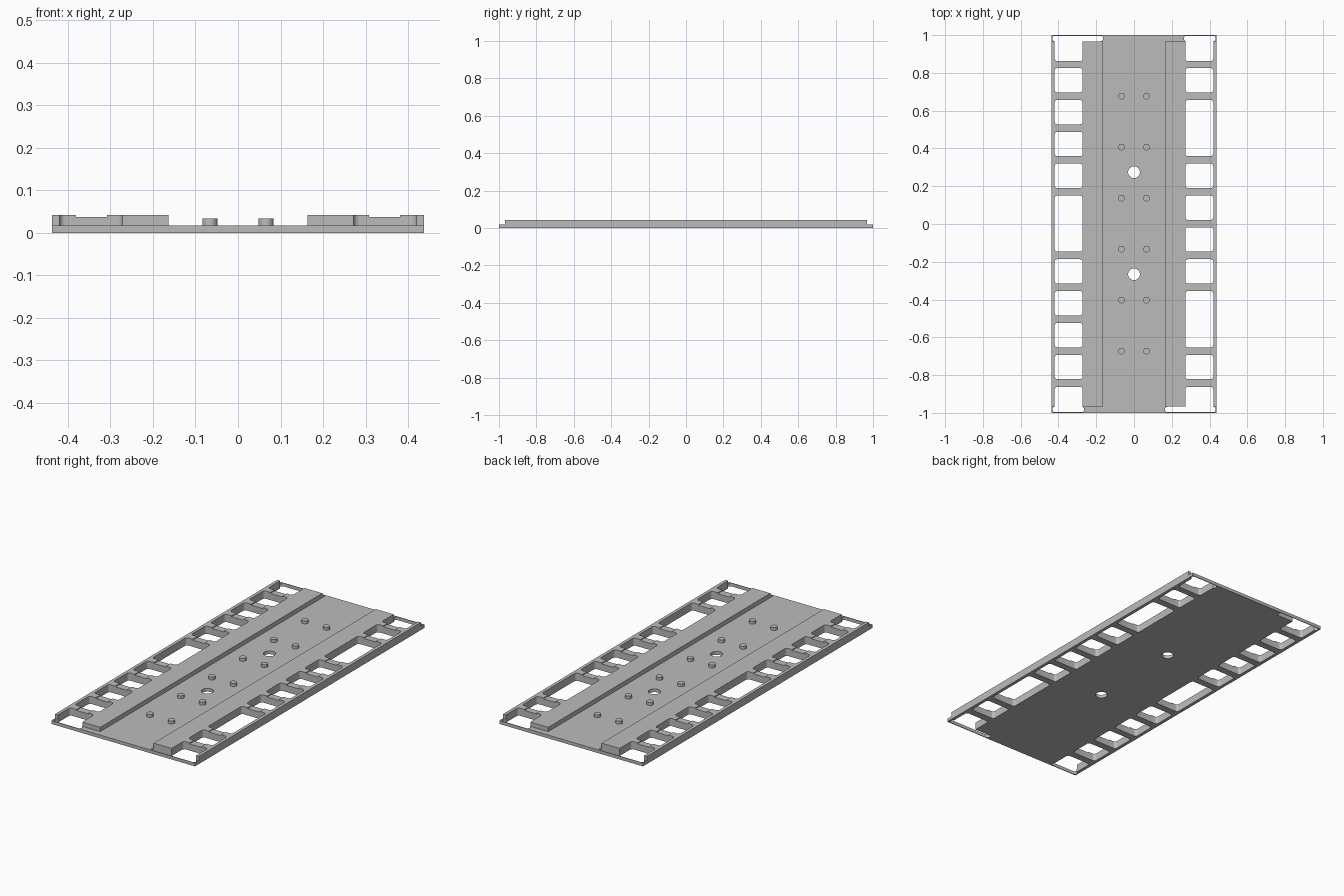
import bpy, bmesh, math

cube = bpy.data.objects.get("Cube")
if cube:
    bpy.data.objects.remove(cube, do_unlink=True)

grey = bpy.data.materials.new("plain grey")
grey.use_nodes = True
colour = (0.5, 0.5, 0.5, 1)
grey.diffuse_color = colour
grey.node_tree.nodes["Principled BSDF"].inputs["Base Color"].default_value = colour

HALF_W, END, RAISED_END = 0.438, 1.0, 0.967
BASE_Z, TOP_Z, GROOVE_Z, PEG_Z = 0.018, 0.042, 0.037, 0.034
STRIP_X, WIN_IN, WIN_OUT = 0.163, 0.272, 0.42
PITCH, WIN_HALF = 0.1687, 0.0645


def prism(bm, pts, axis, lo, hi):
    """Extrude a 2D outline along y or z."""
    def place(p, t):
        return (p[0], t, p[1]) if axis == "y" else (p[0], p[1], t)
    a = [bm.verts.new(place(p, lo)) for p in pts]
    b = [bm.verts.new(place(p, hi)) for p in pts]
    bm.faces.new(a)
    bm.faces.new(b[::-1])
    for i in range(len(a)):
        j = (i + 1) % len(a)
        bm.faces.new((a[j], a[i], b[i], b[j]))


def round_rect(x0, x1, y0, y1, r=0.014, steps=5):
    pts = []
    corners = ((x1 - r, y1 - r), (x0 + r, y1 - r), (x0 + r, y0 + r), (x1 - r, y0 + r))
    for q, (cx, cy) in enumerate(corners):
        for s in range(steps + 1):
            t = math.pi / 2 * (q + s / steps)
            pts.append((cx + r * math.cos(t), cy + r * math.sin(t)))
    return pts


def circle(x, y, r, n=32):
    return [(x + r * math.cos(2 * math.pi * i / n), y + r * math.sin(2 * math.pi * i / n))
            for i in range(n)]


def make(name, outlines, axis, lo, hi):
    bm = bmesh.new()
    for pts in outlines:
        prism(bm, pts, axis, lo, hi)
    bmesh.ops.recalc_face_normals(bm, faces=bm.faces)
    mesh = bpy.data.meshes.new(name)
    bm.to_mesh(mesh)
    bm.free()
    mesh.materials.append(grey)
    obj = bpy.data.objects.new(name, mesh)
    bpy.context.collection.objects.link(obj)
    return obj


def select(obj):
    bpy.ops.object.select_all(action="DESELECT")
    obj.select_set(True)
    bpy.context.view_layer.objects.active = obj


def cut(obj, name, outlines, axis="z", lo=-0.1, hi=0.1):
    cutter = make(name, outlines, axis, lo, hi)
    cutter.hide_render = True
    mod = obj.modifiers.new(name, "BOOLEAN")
    mod.operation, mod.solver, mod.object = "DIFFERENCE", "EXACT", cutter
    select(obj)
    bpy.ops.object.modifier_apply(modifier=mod.name)
    bpy.data.objects.remove(cutter, do_unlink=True)


# Tray body: one stepped cross-section with a shallow groove in each side strip
half = [(HALF_W, 0), (HALF_W, TOP_Z), (0.381, TOP_Z), (0.381, GROOVE_Z),
        (0.308, GROOVE_Z), (0.308, TOP_Z), (STRIP_X, TOP_Z), (STRIP_X, BASE_Z)]
profile = half + [(-x, z) for x, z in reversed(half)]
tray = make("tray", [profile], "y", -END, END)

# Raised strips stop short of both ends
for s in (-1, 1):
    box = [(-0.6, s * RAISED_END), (0.6, s * RAISED_END), (0.6, s * 1.1), (-0.6, s * 1.1)]
    cut(tray, "end_step_cutter", [box], "z", BASE_Z, 0.1)

# Rows of windows; some neighbours are merged into a long one
rows = {-1: [(n, n) for n in (-5, -4, -3, -2, 1, 2, 3, 4)] + [(-1, 0)],
        1: [(n, n) for n in (-5, -2, -1, 0, 1, 4)] + [(-4, -3), (2, 3)]}
windows = []
for side, spans in rows.items():
    x0, x1 = sorted((side * WIN_IN, side * WIN_OUT))
    for first, last in spans:
        y0 = 0.002 + (first + 0.5) * PITCH - WIN_HALF
        y1 = 0.002 + (last + 0.5) * PITCH + WIN_HALF
        windows.append(round_rect(x0, x1, y0, y1))
cut(tray, "window_cutter", windows)

# Open corner windows, then the slots beyond the strip ends
corners = [(sx, sy) for sx in (-1, 1) for sy in (-1, 1)]
cut(tray, "corner_window_cutter",
    [round_rect(*sorted((sx * WIN_IN, sx * WIN_OUT)), *sorted((sy * 0.862, sy * 0.995)))
     for sx, sy in corners])
cut(tray, "end_slot_cutter",
    [round_rect(*sorted((sx * (STRIP_X if sx != sy else 0.264), sx * 0.432)),
                *sorted((sy * RAISED_END, sy * 0.996)))
     for sx, sy in corners])

# Two round holes in the floor
cut(tray, "hole_cutter", [circle(0, y, 0.031) for y in (0.274, -0.266)])

# Pegs in two columns
pegs = make("pegs", [circle(sx * 0.066, 0.002 + (i - 2.5) * 0.27, 0.0175, 24)
                     for sx in (-1, 1) for i in range(6)], "z", BASE_Z - 0.002, PEG_Z)

for obj in (tray, pegs):
    select(obj)
    bpy.ops.object.shade_smooth_by_angle(angle=math.radians(30))
